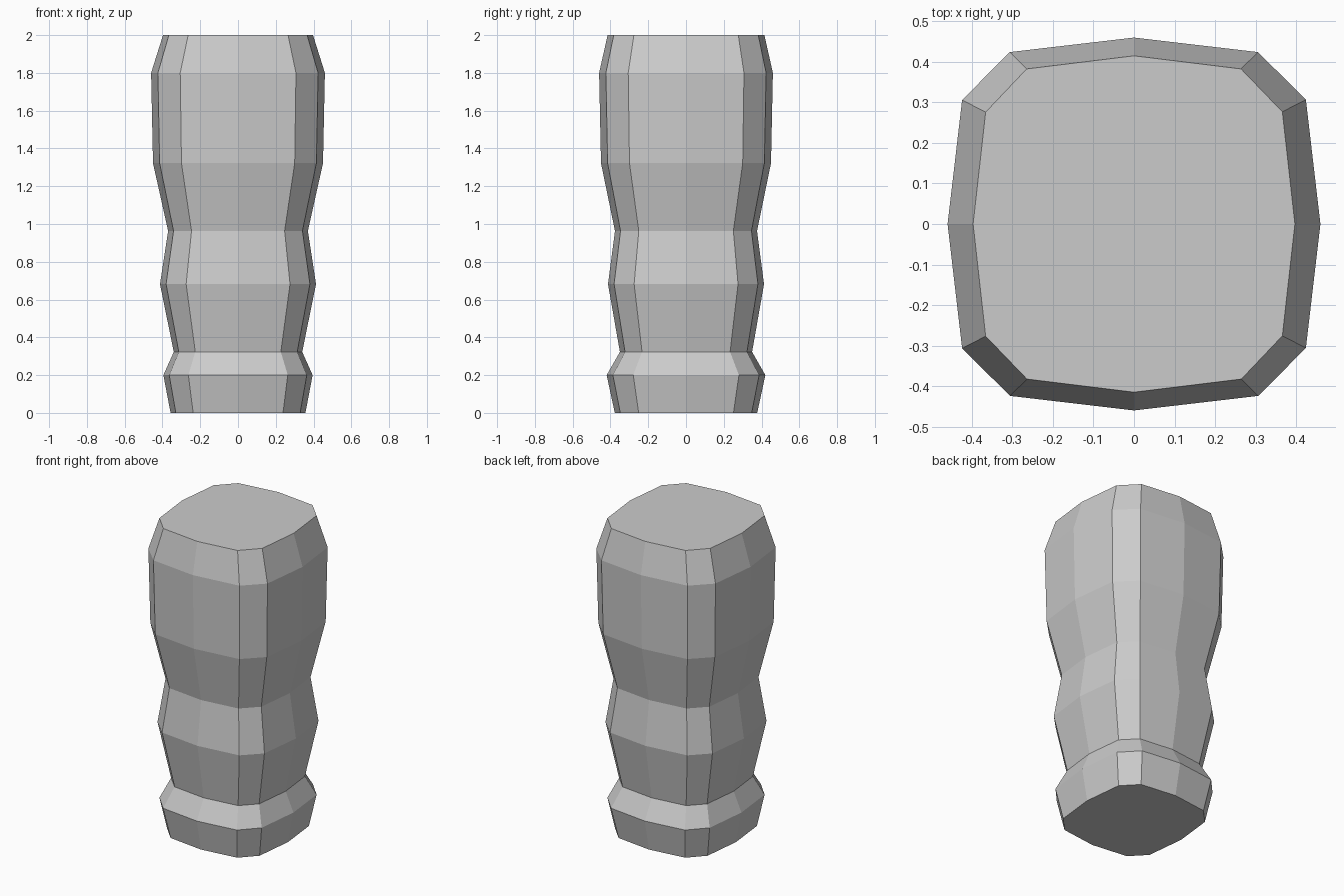
import bpy, bmesh

if "Cube" in bpy.data.objects:
    bpy.data.objects.remove(bpy.data.objects["Cube"])

# Twelve-sided rounded-square outline, from one quarter turned four times
quarter = [(1, 0), (0.922, 0.667), (0.665, 0.922)]
outline = []
for _ in range(4):
    outline += quarter
    quarter = [(-y, x) for x, y in quarter]

# Profile: height, half width, half depth
profile = [(0, 0.357, 0.377), (0.2, 0.395, 0.42), (0.323, 0.34, 0.35),
           (0.682, 0.413, 0.413), (0.963, 0.37, 0.376), (1.322, 0.45, 0.45),
           (1.8, 0.46, 0.46), (2.0, 0.397, 0.415)]

# Faceted post lofted through the profile and capped
bm = bmesh.new()
rings = [[bm.verts.new((x * w, y * d, z)) for x, y in outline]
         for z, w, d in profile]
n = len(outline)
for low, high in zip(rings, rings[1:]):
    for i in range(n):
        j = (i + 1) % n
        bm.faces.new((low[i], low[j], high[j], high[i]))
bm.faces.new(rings[0][::-1])
bm.faces.new(rings[-1])
bmesh.ops.recalc_face_normals(bm, faces=bm.faces)

mesh = bpy.data.meshes.new("carved_post")
bm.to_mesh(mesh)
bm.free()
bpy.context.collection.objects.link(bpy.data.objects.new("carved_post", mesh))
